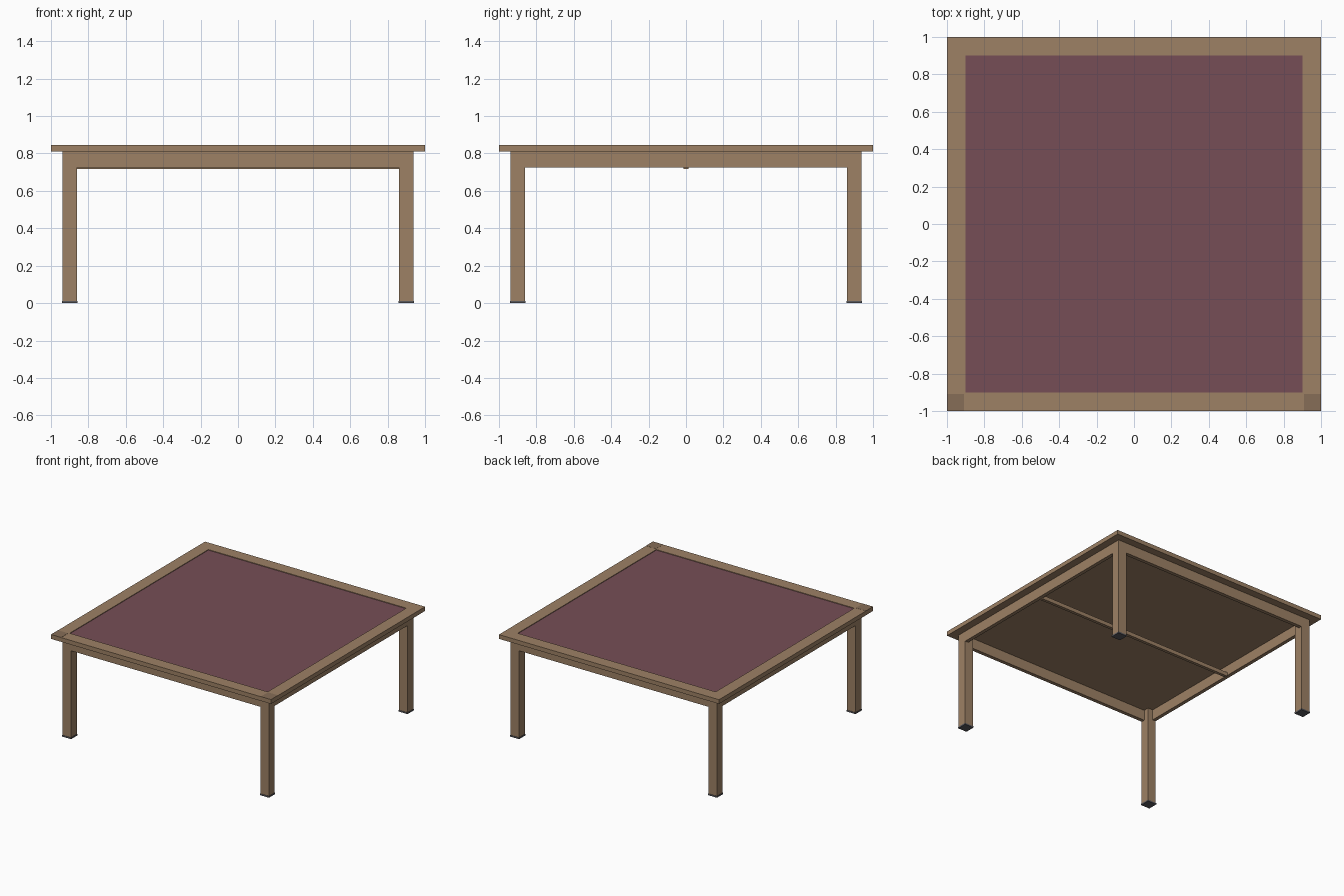
import bpy

if "Cube" in bpy.data.objects:
    bpy.data.objects.remove(bpy.data.objects["Cube"])


def material(name, color):
    mat = bpy.data.materials.new(name)
    mat.diffuse_color = (*color, 1)
    mat.use_nodes = True
    mat.node_tree.nodes["Principled BSDF"].inputs["Base Color"].default_value = mat.diffuse_color
    return mat


WOOD = material("wood", (0.34, 0.22, 0.13))
DARK_WOOD = material("dark_wood", (0.24, 0.155, 0.095))
FELT = material("felt", (0.18, 0.076, 0.093))
RUBBER = material("rubber", (0.10, 0.10, 0.11))


def box(name, lo, hi, mat):
    """Axis-aligned box between two corners."""
    bpy.ops.mesh.primitive_cube_add(size=1)
    ob = bpy.context.object
    ob.name = name
    ob.location = [(a + b) / 2 for a, b in zip(lo, hi)]
    ob.scale = [b - a for a, b in zip(lo, hi)]
    bpy.ops.object.transform_apply(location=True, scale=True)
    ob.data.materials.append(mat)
    return ob


TOP, UNDER = 0.845, 0.81      # tabletop
RAIL = 0.9                    # inner edge of the rim
OUT, IN = 0.937, 0.862        # leg faces
APRON_Z, APRON_T = 0.725, 0.03

# Tabletop rim: long rails front and back, short rails between them
for s, side in ((-1, "front"), (1, "back")):
    y0, y1 = sorted((s * RAIL, s))
    box(f"{side}_rim", (-1, y0, UNDER), (1, y1, TOP), WOOD)
for s, side in ((-1, "left"), (1, "right")):
    x0, x1 = sorted((s * RAIL, s))
    box(f"{side}_rim", (x0, -RAIL, UNDER), (x1, RAIL, TOP), WOOD)

# Slightly recessed top panel over a wooden base
box("panel_base", (-RAIL, -RAIL, UNDER), (RAIL, RAIL, 0.825), WOOD)
box("top_panel", (-RAIL, -RAIL, 0.825), (RAIL, RAIL, TOP - 0.005), FELT)

# Dark corner inlays on the front rim
for s, side in ((-1, "left"), (1, "right")):
    x0, x1 = sorted((s * 0.908, s))
    box(f"{side}_corner_inlay", (x0, -1, TOP - 0.002), (x1, -0.908, TOP + 0.001), DARK_WOOD)

# Legs with foot pads
for sy, fb in ((-1, "front"), (1, "back")):
    for sx, lr in ((-1, "left"), (1, "right")):
        x0, x1 = sorted((sx * IN, sx * OUT))
        y0, y1 = sorted((sy * IN, sy * OUT))
        box(f"{fb}_{lr}_leg", (x0, y0, 0.012), (x1, y1, UNDER), WOOD)
        e = 0.003
        box(f"{fb}_{lr}_foot_pad", (x0 - e, y0 - e, 0), (x1 + e, y1 + e, 0.012), RUBBER)

# Aprons flush with the outer leg faces
for s, a, b in ((-1, "front", "left"), (1, "back", "right")):
    p0, p1 = sorted((s * OUT, s * (OUT - APRON_T)))
    box(f"{a}_apron", (-IN, p0, APRON_Z), (IN, p1, UNDER), WOOD)
    box(f"{b}_apron", (p0, -IN, APRON_Z), (p1, IN, UNDER), WOOD)

# Central stretcher under the top
X = OUT - APRON_T
box("centre_stretcher", (-X, -0.0125, 0.718), (X, 0.0125, 0.75), WOOD)
